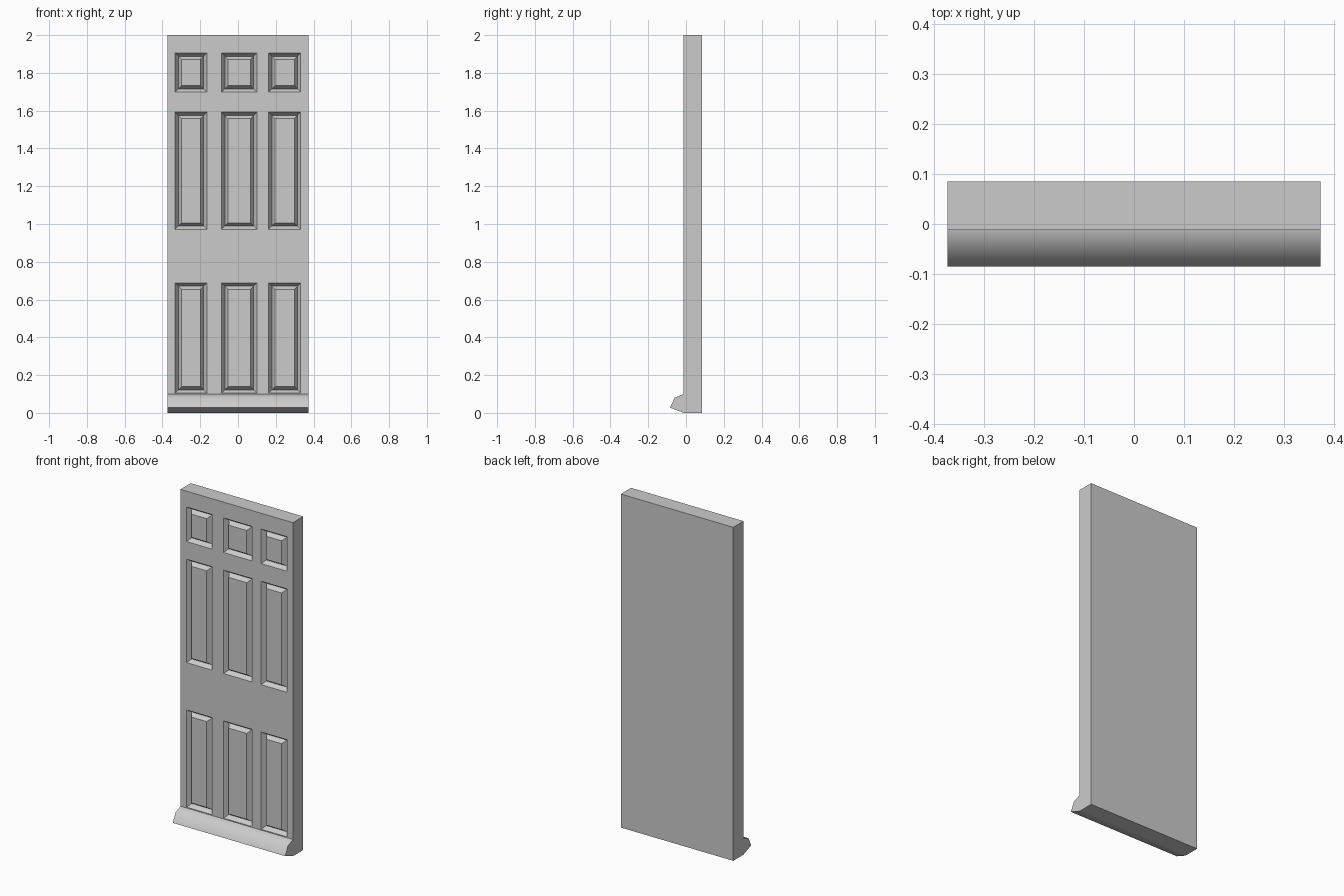
import bpy, bmesh

if "Cube" in bpy.data.objects:
    bpy.data.objects.remove(bpy.data.objects["Cube"])

HALF_W, FRONT, BACK, HEIGHT = 0.373, -0.012, 0.085, 2.0
COLUMNS = [(-0.333, -0.165), (-0.087, 0.10), (0.162, 0.332)]
ROWS = [(0.105, 0.688), (0.972, 1.592), (1.698, 1.905)]


def finish(bm, name, angle):
    bmesh.ops.recalc_face_normals(bm, faces=bm.faces[:])
    mesh = bpy.data.meshes.new(name)
    bm.to_mesh(mesh)
    bm.free()
    ob = bpy.data.objects.new(name, mesh)
    bpy.context.collection.objects.link(ob)
    bpy.ops.object.select_all(action='DESELECT')
    ob.select_set(True)
    bpy.context.view_layer.objects.active = ob
    bpy.ops.object.shade_smooth_by_angle(angle=angle)
    return ob


# Door leaf: front grid whose odd cells are the panels
xs = [-HALF_W] + [x for c in COLUMNS for x in c] + [HALF_W]
zs = [0.0] + [z for r in ROWS for z in r] + [HEIGHT]
bm = bmesh.new()
grid = [[bm.verts.new((x, FRONT, z)) for z in zs] for x in xs]
panels = []
for i in range(len(xs) - 1):
    for j in range(len(zs) - 1):
        f = bm.faces.new((grid[i][j], grid[i + 1][j], grid[i + 1][j + 1], grid[i][j + 1]))
        if i % 2 and j % 2:
            panels.append(f)
bm.normal_update()

# Door thickness and plain back
border = [e for e in bm.edges if e.is_boundary]
ext = bmesh.ops.extrude_edge_only(bm, edges=border)["geom"]
for v in ext:
    if isinstance(v, bmesh.types.BMVert):
        v.co.y = BACK
rim = [e for e in bm.edges if e.is_boundary]
bmesh.ops.holes_fill(bm, edges=rim, sides=0)
bmesh.ops.recalc_face_normals(bm, faces=bm.faces[:])

# Sloped groove, then raised field, in every panel
for depth in (-0.025, 0.025):
    bmesh.ops.inset_individual(bm, faces=panels, thickness=0.024, depth=depth)
finish(bm, "door_leaf", 0.5)

# Weather bar along the bottom of the front
profile = [(FRONT + 0.005, 0.0), (FRONT, 0.0), (-0.085, 0.028), (-0.06, 0.08),
           (FRONT, 0.1), (FRONT + 0.005, 0.1)]
bm = bmesh.new()
end = bm.faces.new([bm.verts.new((-HALF_W, y, z)) for y, z in profile])
ext = bmesh.ops.extrude_face_region(bm, geom=[end])["geom"]
for v in ext:
    if isinstance(v, bmesh.types.BMVert):
        v.co.x = HALF_W
# Keep the starting end cap closed
if not any(all(v.co.x < 0 for v in f.verts) for f in bm.faces):
    bmesh.ops.holes_fill(bm, edges=[e for e in bm.edges if e.is_boundary], sides=0)
finish(bm, "weather_bar", 0.8)
